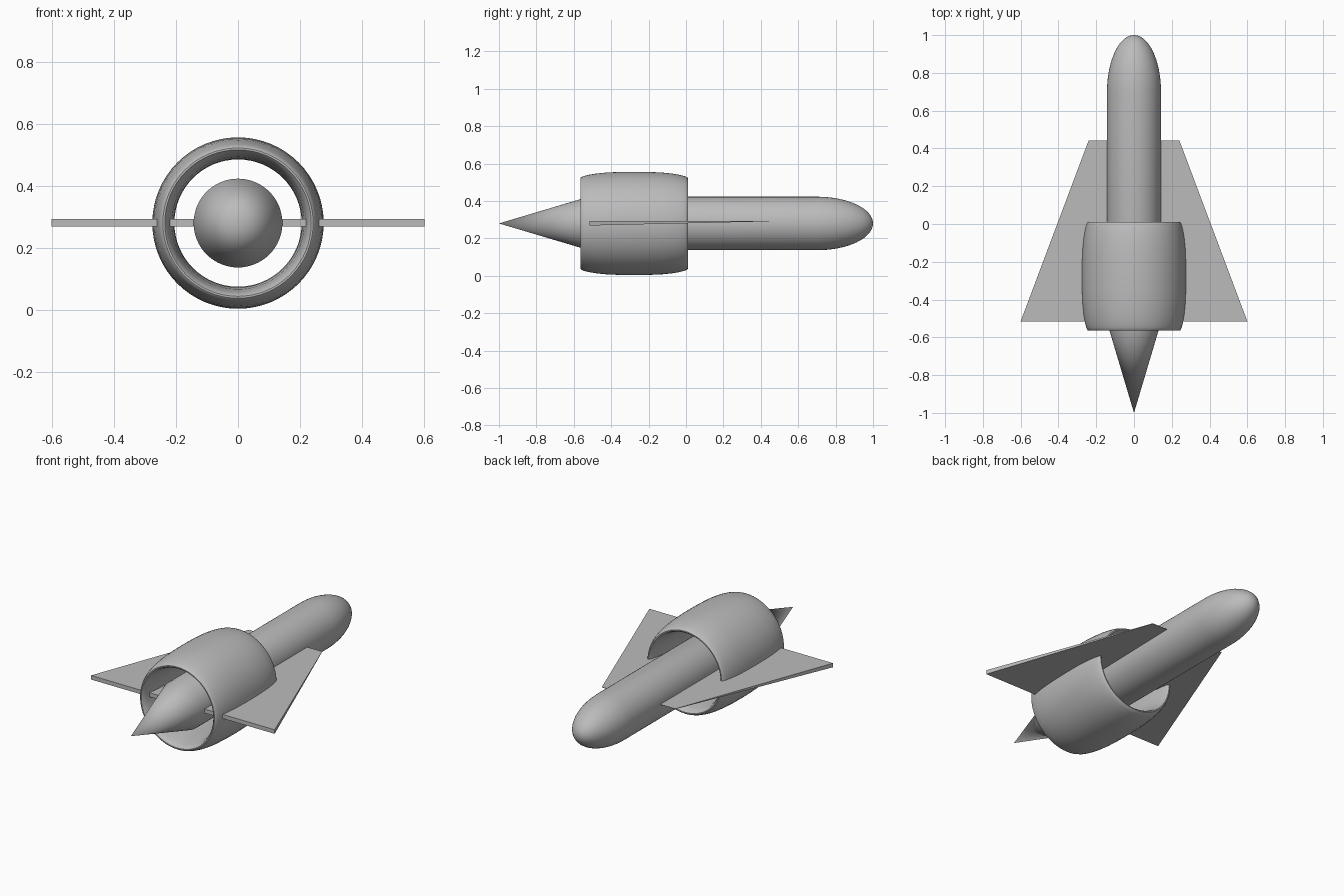
import bpy, bmesh, math

if "Cube" in bpy.data.objects:
    bpy.data.objects.remove(bpy.data.objects["Cube"])

AXIS_Z = 0.28
SEG = 64

grey = bpy.data.materials.new("light_grey")
grey.diffuse_color = (0.5, 0.5, 0.5, 1)
grey.use_nodes = True
grey.node_tree.nodes["Principled BSDF"].inputs["Base Color"].default_value = grey.diffuse_color


def finish(name, bm, smooth=True):
    bmesh.ops.remove_doubles(bm, verts=bm.verts, dist=1e-5)
    bmesh.ops.recalc_face_normals(bm, faces=bm.faces)
    me = bpy.data.meshes.new(name)
    bm.to_mesh(me)
    bm.free()
    me.materials.append(grey)
    ob = bpy.data.objects.new(name, me)
    bpy.context.collection.objects.link(ob)
    if smooth:
        bpy.ops.object.select_all(action='DESELECT')
        ob.select_set(True)
        bpy.context.view_layer.objects.active = ob
        bpy.ops.object.shade_smooth_by_angle(angle=math.radians(30))
    return ob


def revolve(name, profile, closed=False):
    """Spin (y, radius) points around the long axis."""
    bm = bmesh.new()
    vs = [bm.verts.new((r, y, AXIS_Z)) for y, r in profile]
    pairs = list(zip(vs, vs[1:])) + ([(vs[-1], vs[0])] if closed else [])
    edges = [bm.edges.new(p) for p in pairs]
    bmesh.ops.spin(bm, geom=vs + edges, cent=(0, 0, AXIS_Z), axis=(0, 1, 0),
                   angle=2 * math.pi, steps=SEG, use_duplicate=False)
    return finish(name, bm)


# Fuselage: pointed cone, straight tube, rounded end
R, DOME = 0.143, 0.70
dome = [(DOME + (1 - DOME) * math.sin(a), R * math.cos(a))
        for a in (i * math.pi / 32 for i in range(16))]
revolve("fuselage", [(-1, 0), (-0.52, R)] + dome + [(1, 0)])

# Ring-shaped duct with a bulging wall, thin at both lips
outer = [(0, 0.276), (0.08, 0.2752), (0.15, 0.272), (0.20, 0.267),
         (0.24, 0.2605), (0.27, 0.253), (0.284, 0.247), (0.288, 0.242)]
inner = [(0.288, 0.236), (0.28, 0.229), (0.25, 0.221), (0.20, 0.213),
         (0.12, 0.207), (0, 0.205)]
half = outer + inner
MID = -0.277
ring = [(MID + d, r) for d, r in half]
ring += [(MID - d, r) for d, r in reversed(half) if d > 0]
revolve("ring_duct", ring, closed=True)

# Wing: trapezoid plate tapering from a thick rear to a thin leading edge
top, thick = 0.293, 0.024
bm = bmesh.new()
corners = [(-0.60, -0.515), (0.60, -0.515), (0.24, 0.443), (-0.24, 0.443)]
up = [bm.verts.new((x, y, top)) for x, y in corners]
low = [bm.verts.new((x, y, top - (thick if y < 0 else 0.002))) for x, y in corners]
bm.faces.new(up)
bm.faces.new(low[::-1])
for i in range(4):
    j = (i + 1) % 4
    bm.faces.new((up[i], low[i], low[j], up[j]))
finish("wing", bm, smooth=False)
